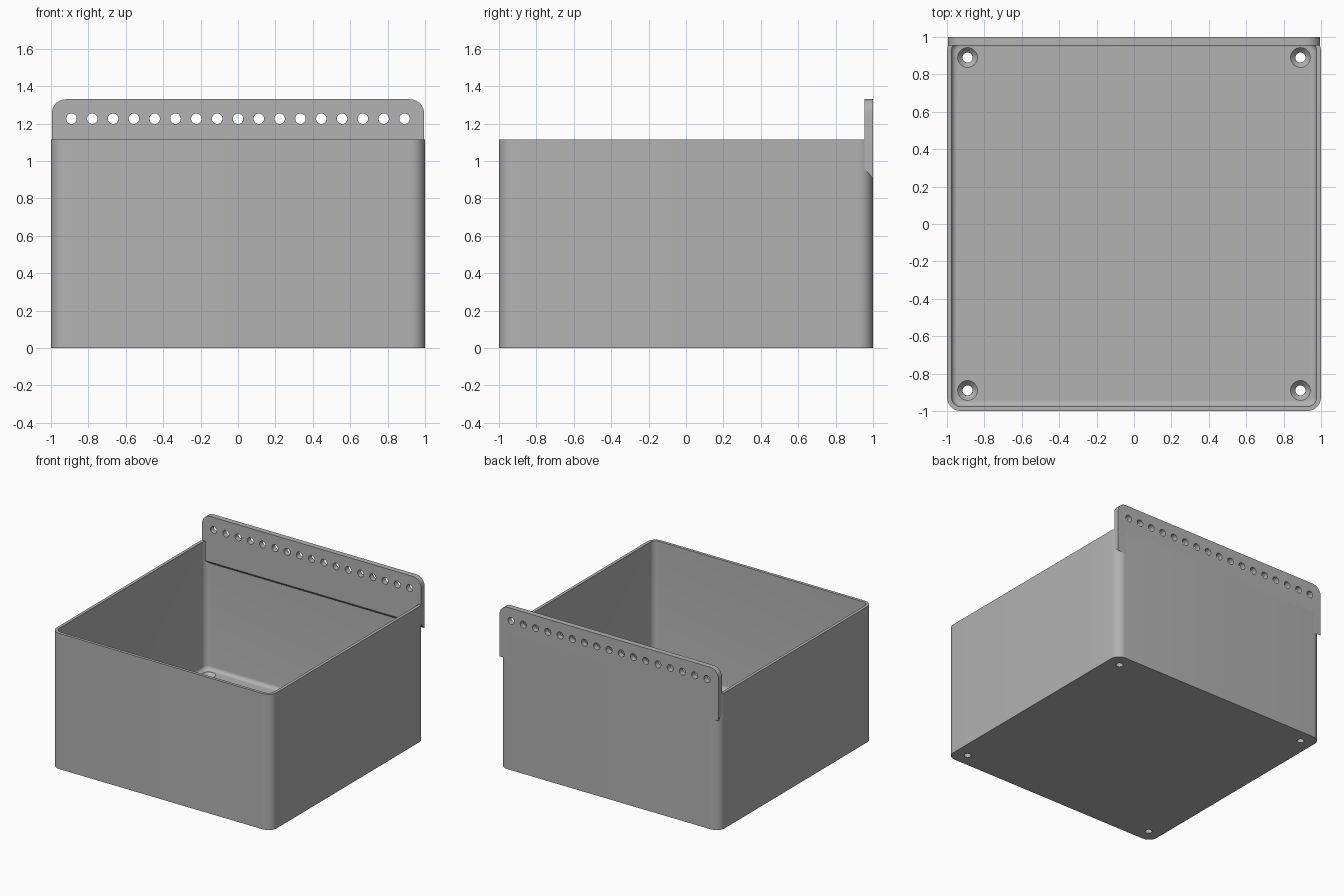
import bpy, bmesh, math

default = bpy.data.objects.get("Cube")
if default:
    bpy.data.objects.remove(default, do_unlink=True)

HEIGHT, WALL, FLOOR = 1.115, 0.024, 0.06
CORNER, FILLET = 0.075, 0.03

grey = bpy.data.materials.new("plain_grey")
grey.use_nodes = True
grey.diffuse_color = (0.45, 0.45, 0.45, 1)
grey.node_tree.nodes["Principled BSDF"].inputs["Base Color"].default_value = (0.45, 0.45, 0.45, 1)


def make_object(name, bm):
    bmesh.ops.recalc_face_normals(bm, faces=bm.faces)
    mesh = bpy.data.meshes.new(name)
    bm.to_mesh(mesh)
    bm.free()
    mesh.materials.append(grey)
    obj = bpy.data.objects.new(name, mesh)
    bpy.context.collection.objects.link(obj)
    return obj


def skin(bm, loops):
    """Bridge matching closed loops of points and cap both ends."""
    rings = [[bm.verts.new(p) for p in loop] for loop in loops]
    for a, b in zip(rings, rings[1:]):
        n = len(a)
        for i in range(n):
            j = (i + 1) % n
            bm.faces.new((a[i], a[j], b[j], b[i]))
    bm.faces.new(rings[0])
    bm.faces.new(rings[-1])


def rounded_square(inset, z, steps=10):
    radius, centre = CORNER - inset, 1 - CORNER
    points = []
    for quarter, (sx, sy) in enumerate(((1, 1), (-1, 1), (-1, -1), (1, -1))):
        for k in range(steps + 1):
            a = math.pi / 2 * (quarter + k / steps)
            points.append((sx * centre + radius * math.cos(a),
                           sy * centre + radius * math.sin(a), z))
    return points


def circle(x, y, z, radius, sides=32):
    return [(x + radius * math.cos(math.tau * k / sides),
             y + radius * math.sin(math.tau * k / sides), z) for k in range(sides)]


def activate(obj):
    bpy.ops.object.select_all(action="DESELECT")
    obj.select_set(True)
    bpy.context.view_layer.objects.active = obj


def cut(obj, cutter):
    activate(obj)
    mod = obj.modifiers.new("holes", "BOOLEAN")
    mod.operation, mod.solver, mod.object = "DIFFERENCE", "EXACT", cutter
    bpy.ops.object.modifier_apply(modifier=mod.name)
    bpy.data.objects.remove(cutter, do_unlink=True)
    bpy.ops.object.shade_smooth_by_angle(angle=math.radians(30))


# Open tub: outer wall, rim, inner wall, filleted floor
loops = [rounded_square(0, 0), rounded_square(0, HEIGHT),
         rounded_square(WALL, HEIGHT)]
for k in range(7):
    a = math.pi / 2 * k / 6
    loops.append(rounded_square(WALL + FILLET * (1 - math.cos(a)),
                                FLOOR + FILLET * (1 - math.sin(a))))
bm = bmesh.new()
skin(bm, loops)
tub = make_object("tub", bm)

# Countersunk screw holes in the floor corners
bm = bmesh.new()
for x in (-0.89, 0.89):
    for y in (-0.89, 0.89):
        skin(bm, [circle(x, y, z, r) for z, r in
                  ((-0.1, 0.027), (FLOOR - 0.028, 0.027),
                   (FLOOR, 0.053), (FLOOR + 0.1, 0.053))])
cut(tub, make_object("screw_hole_cutter", bm))

# Back plate: rounded top corners, underside sloping down to the back wall
HALF, TOP, INNER, RADIUS = 0.995, 1.33, 0.955, 0.075
outline = []
for side, start in ((1, 0), (-1, math.pi / 2)):
    for k in range(11):
        a = start + math.pi / 2 * k / 10
        outline.append((side * (HALF - RADIUS) + RADIUS * math.cos(a),
                        TOP - RADIUS + RADIUS * math.sin(a)))
bm = bmesh.new()
skin(bm, [[(x, y, z) for x, z in outline + [(-HALF, low), (HALF, low)]]
          for y, low in ((INNER, 0.955), (1, 0.908))])
plate = make_object("back_plate", bm)

# Row of round holes through the plate
bm = bmesh.new()
for i in range(17):
    x = (i - 8) * 0.1113
    skin(bm, [[(px, y, pz) for px, pz, _ in circle(x, 1.226, 0, 0.028)]
              for y in (0.9, 1.1)])
cut(plate, make_object("plate_hole_cutter", bm))
